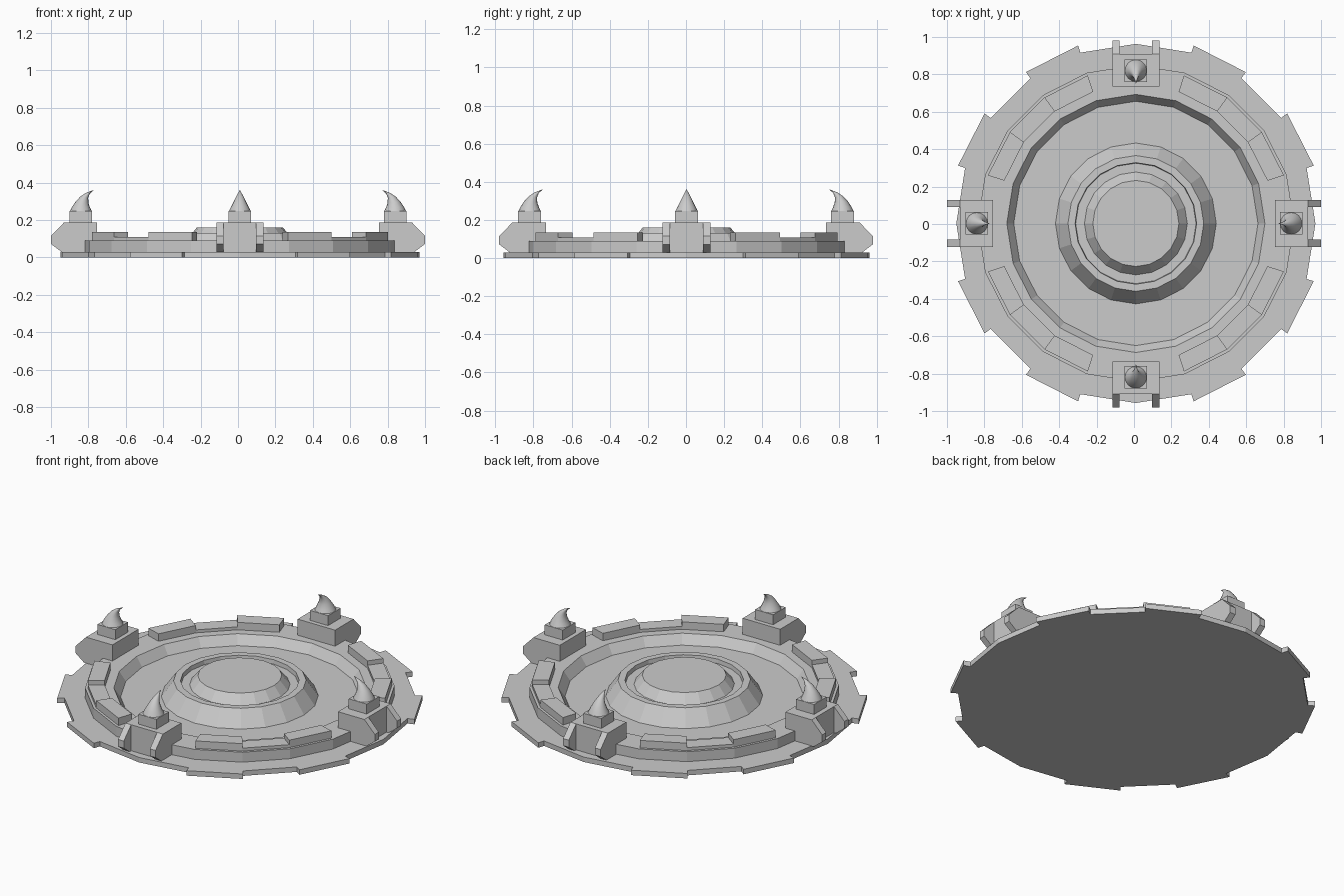
import bpy, bmesh
from math import radians, cos, sin, pi
from mathutils import Matrix, Vector

if "Cube" in bpy.data.objects:
    bpy.data.objects.remove(bpy.data.objects["Cube"])

CX, CY = 0.01, 0.003   # centre of the round parts
SIDES = 20


def polar(r, deg):
    return (CX + r * cos(radians(deg)), CY + r * sin(radians(deg)))


def finish(name, bm):
    bmesh.ops.recalc_face_normals(bm, faces=bm.faces)
    me = bpy.data.meshes.new(name)
    bm.to_mesh(me)
    bm.free()
    ob = bpy.data.objects.new(name, me)
    bpy.context.collection.objects.link(ob)
    return ob


def add_prism(bm, pts, offset):
    """Extrude a closed polygon of 3D points along an offset."""
    f = bm.faces.new([bm.verts.new(p) for p in pts])
    r = bmesh.ops.extrude_face_region(bm, geom=[f])
    verts = [g for g in r["geom"] if isinstance(g, bmesh.types.BMVert)]
    bmesh.ops.translate(bm, verts=verts, vec=Vector(offset))


def add_loft(bm, rings, cap_start=True, cap_end=True):
    loops = [[bm.verts.new(p) for p in ring] for ring in rings]
    n = len(loops[0])
    for a, b in zip(loops, loops[1:]):
        for i in range(n):
            j = (i + 1) % n
            bm.faces.new((a[i], a[j], b[j], b[i]))
    if cap_start:
        bm.faces.new(loops[0][::-1])
    if cap_end:
        bm.faces.new(loops[-1])


def lathe(name, profile):
    bm = bmesh.new()
    add_loft(bm, [[(*polar(r, i * 360 / SIDES), z) for i in range(SIDES)]
                  for r, z in profile])
    return finish(name, bm)


# Base plate with toothed rim: two raised segments per quadrant
outline = []
for q in range(4):
    for deg, radii in ((0, [.96]), (18, [.96, 1.0]), (36, [1.0, .96]),
                       (54, [.96, 1.0]), (72, [1.0, .96])):
        outline += [(*polar(r, deg + 90 * q), 0) for r in radii]
bm = bmesh.new()
add_prism(bm, outline, (0, 0, .03))
finish("base_plate", bm)

# Raised rim, sunken floor and central raised disc in one turned profile
lathe("turned_deck", [(.847, .025), (.847, .09), (.69, .09), (.653, .035),
                      (.43, .035), (.363, .13), (.325, .13), (.322, .105),
                      (.275, .105), (.23, .16)])

# Stepped arc blocks on the rim: tall, low, tall in each quadrant
bm = bmesh.new()
for q in range(4):
    for start, top in ((18, .135), (36, .108), (54, .135)):
        a, b = start + 90 * q, start + 18 + 90 * q
        add_prism(bm, [(*polar(r, d), .085) for r, d in
                       ((.74, a), (.832, a), (.832, b), (.74, b))],
                  (0, 0, top - .085))
finish("rim_blocks", bm)


# Four pylons, modelled pointing along +x, then turned into place
def pylon(side, angle, shift):
    place = (Matrix.Translation((CX if angle % 180 else 0, CY if angle % 180 == 0 else 0, 0))
             @ Matrix.Rotation(radians(angle), 4, 'Z')
             @ Matrix.Translation((shift, 0, 0)))

    # Body with two chamfered outer flanges
    bm = bmesh.new()
    w, t = .125, .038
    flange = [(.9, .02), (.945, .03), (1.0, .072), (1.0, .115), (.93, .187), (.9, .187)]
    body = [(.754, .02), (.93, .02), (.93, .187), (.754, .187)]
    add_prism(bm, [(x, -w, z) for x, z in body], (0, 2 * w, 0))
    for y in (-w, w - t):
        add_prism(bm, [(x, y, z) for x, z in flange], (0, t, 0))
    finish(side + "_pylon", bm).matrix_world = place

    # Square plinth
    bm = bmesh.new()
    s = .06
    add_prism(bm, [(.84 - s, -s, .18), (.84 + s, -s, .18),
                   (.84 + s, s, .18), (.84 - s, s, .18)], (0, 0, .067))
    finish(side + "_plinth", bm).matrix_world = place

    # Curved horn leaning inward
    bm = bmesh.new()
    rings = [(.84, .059, .245), (.839, .048, .268), (.834, .034, .295),
             (.822, .021, .322), (.802, .010, .343), (.772, .001, .36)]
    add_loft(bm, [[(x + r * cos(k * pi / 8), r * sin(k * pi / 8), z + .25 * r * cos(k * pi / 8) * i / 5)
                   for k in range(16)] for i, (x, r, z) in enumerate(rings)])
    horn = finish(side + "_horn", bm)
    horn.matrix_world = place
    bpy.ops.object.select_all(action='DESELECT')
    horn.select_set(True)
    bpy.context.view_layer.objects.active = horn
    bpy.ops.object.shade_smooth_by_angle(angle=radians(40))


for side, angle, shift in (("right", 0, 0), ("back", 90, -.02),
                           ("left", 180, 0), ("front", 270, -.02)):
    pylon(side, angle, shift)
